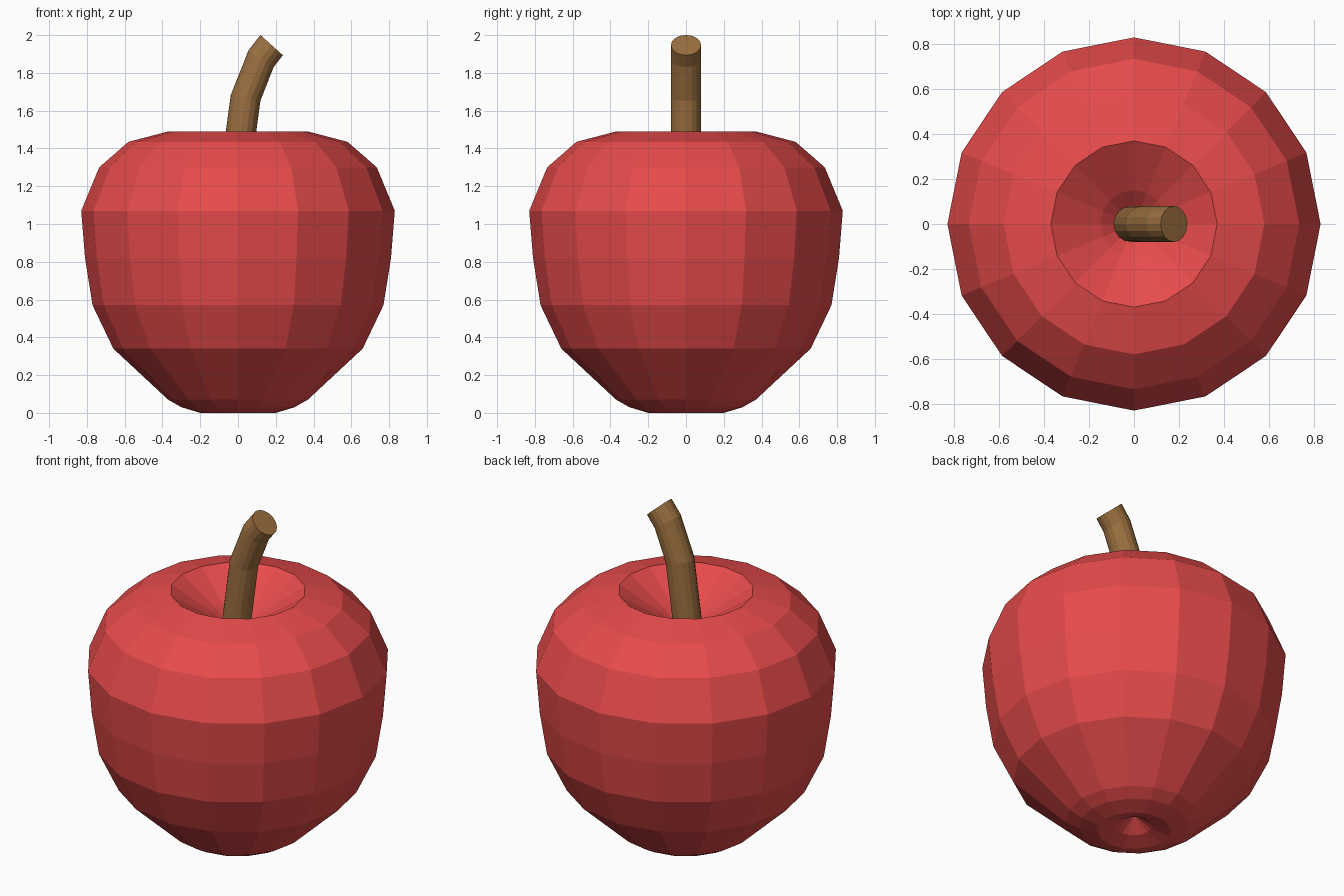
import bpy, bmesh
from math import sin, cos, pi, radians

if "Cube" in bpy.data.objects:
    bpy.data.objects.remove(bpy.data.objects["Cube"])

SIDES = 16


def material(name, color):
    m = bpy.data.materials.new(name)
    m.diffuse_color = (*color, 1)
    m.use_nodes = True
    m.node_tree.nodes["Principled BSDF"].inputs["Base Color"].default_value = m.diffuse_color
    return m


def finish(name, bm, mat):
    bmesh.ops.recalc_face_normals(bm, faces=bm.faces)
    mesh = bpy.data.meshes.new(name)
    bm.to_mesh(mesh)
    bm.free()
    mesh.materials.append(mat)
    obj = bpy.data.objects.new(name, mesh)
    bpy.context.collection.objects.link(obj)
    return obj


def bridge(bm, rings):
    for a, b in zip(rings, rings[1:]):
        for i in range(SIDES):
            j = (i + 1) % SIDES
            bm.faces.new((a[i], a[j], b[j], b[i]))


def ring(bm, r, x, z, tilt=0):
    # circle around (x, 0, z), tilted towards +x
    t = radians(tilt)
    out = []
    for i in range(SIDES):
        a = 2 * pi * i / SIDES
        u, v = r * cos(a), r * sin(a)
        out.append(bm.verts.new((x + u * cos(t), v, z - u * sin(t))))
    return out


# Apple body: faceted lathe with a dimple at both ends
profile = [(0.10, 0.03), (0.20, 0.0), (0.30, 0.03), (0.37, 0.07),
           (0.66, 0.34), (0.77, 0.57), (0.81, 0.82), (0.83, 1.07),
           (0.735, 1.30), (0.58, 1.435), (0.37, 1.49), (0.15, 1.35)]
bm = bmesh.new()
rings = [ring(bm, r, 0, z) for r, z in profile]
bridge(bm, rings)
for edge, z in ((rings[0], 0.10), (rings[-1], 1.22)):
    tip = bm.verts.new((0, 0, z))
    for i in range(SIDES):
        bm.faces.new((edge[i], edge[(i + 1) % SIDES], tip))
finish("apple_body", bm, material("red_skin", (0.80, 0.07, 0.07)))

# Stem: bent tube with flat ends
path = [(-0.015, 1.26, 8), (0.04, 1.667, 11), (0.122, 1.875, 34), (0.178, 1.947, 42)]
bm = bmesh.new()
rings = [ring(bm, 0.08, *p) for p in path]
bridge(bm, rings)
bm.faces.new(rings[0])
bm.faces.new(rings[-1])
finish("stem", bm, material("brown_stem", (0.33, 0.16, 0.05)))
